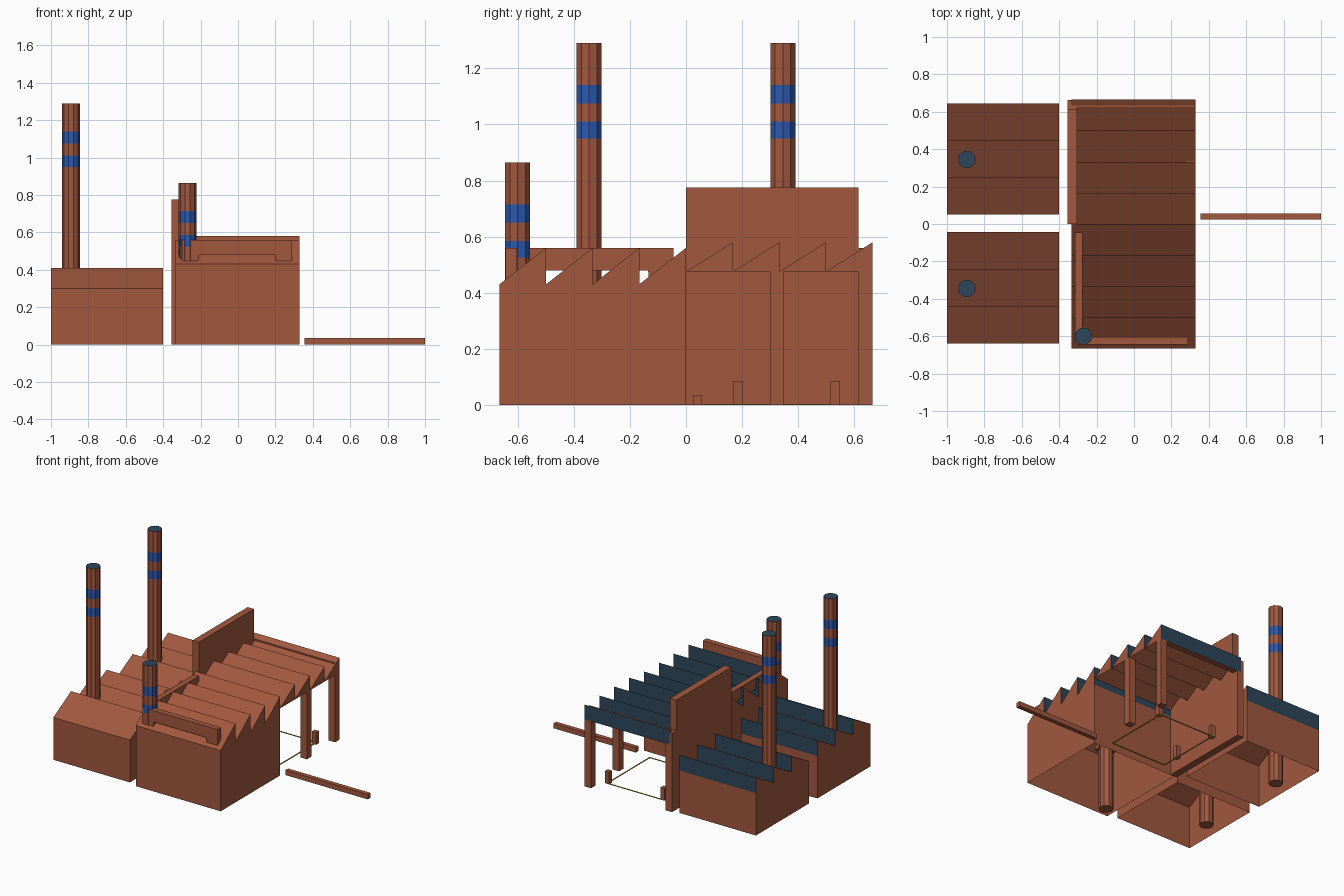
import bpy, bmesh, math

if "Cube" in bpy.data.objects:
    bpy.data.objects.remove(bpy.data.objects["Cube"])


def material(name, rgb):
    m = bpy.data.materials.new(name)
    m.diffuse_color = (*rgb, 1)
    m.use_nodes = True
    m.node_tree.nodes["Principled BSDF"].inputs["Base Color"].default_value = m.diffuse_color
    return m


BRICK = material("brick", (0.36, 0.098, 0.048))
GLASS = material("dark_glass", (0.026, 0.062, 0.105))
BAND = material("blue_band", (0.026, 0.10, 0.42))
YELLOW = material("yellow_paint", (0.55, 0.42, 0.03))


def finish(name, bm, mats):
    bmesh.ops.remove_doubles(bm, verts=bm.verts, dist=1e-5)
    bmesh.ops.recalc_face_normals(bm, faces=bm.faces)
    me = bpy.data.meshes.new(name)
    bm.to_mesh(me)
    bm.free()
    for m in mats:
        me.materials.append(m)
    ob = bpy.data.objects.new(name, me)
    bpy.context.collection.objects.link(ob)
    return ob


def face(bm, pts, mat=0):
    f = bm.faces.new([bm.verts.new(p) for p in pts])
    f.material_index = mat


def box(name, x0, x1, y0, y1, z0, z1, mat=BRICK):
    bm = bmesh.new()
    bmesh.ops.create_cube(bm, size=1)
    for v in bm.verts:
        v.co = (x1 if v.co.x > 0 else x0, y1 if v.co.y > 0 else y0,
                z1 if v.co.z > 0 else z0)
    return finish(name, bm, [mat])


def sawtooth(name, x0, x1, y0, y1, eave, ridge, teeth, walls=True):
    """Saw-tooth roof with glazed risers facing +y, optionally on four walls."""
    bm = bmesh.new()
    step = (y1 - y0) / teeth
    for i in range(teeth):
        a, b = y0 + i * step, y0 + (i + 1) * step
        face(bm, [(x0, a, eave), (x1, a, eave), (x1, b, ridge), (x0, b, ridge)])
        face(bm, [(x0, b, ridge), (x1, b, ridge), (x1, b, eave), (x0, b, eave)], 1)
        for x in (x0, x1):
            face(bm, [(x, a, eave), (x, b, eave), (x, b, ridge)])
            if walls:
                face(bm, [(x, a, 0), (x, b, 0), (x, b, eave), (x, a, eave)])
    if walls:
        for y in (y0, y1):
            face(bm, [(x0, y, 0), (x1, y, 0), (x1, y, eave), (x0, y, eave)])
    return finish(name, bm, [BRICK, GLASS])


def chimney(name, x, y, top, r=0.047, sides=10):
    """Stack with two painted bands and a dark cap."""
    bm = bmesh.new()
    zs = [0, top - 0.34, top - 0.28, top - 0.215, top - 0.15, top]
    ring = [(x + r * math.cos(2 * math.pi * i / sides),
             y + r * math.sin(2 * math.pi * i / sides)) for i in range(sides)]
    for k in range(5):
        for i in range(sides):
            p, q = ring[i], ring[(i + 1) % sides]
            face(bm, [(*p, zs[k]), (*q, zs[k]), (*q, zs[k + 1]), (*p, zs[k + 1])],
                 1 if k in (1, 3) else 0)
    face(bm, [(*p, top) for p in ring], 2)
    face(bm, [(*p, 0) for p in reversed(ring)])
    return finish(name, bm, [BRICK, BAND, GLASS])


def duct(name, a, b, c0, c1, low, under, top, along_x):
    """Duct with turned-down ends, running from a to b."""
    prof = [(a, low), (a, top), (b, top), (b, low), (b - 0.085, low),
            (b - 0.09, under), (a + 0.09, under), (a + 0.085, low)]
    put = (lambda s, c, z: (s, c, z)) if along_x else (lambda s, c, z: (c, s, z))
    bm = bmesh.new()
    for c in (c0, c1):
        face(bm, [put(s, c, z) for s, z in prof])
    for i, (s, z) in enumerate(prof):
        t, w = prof[(i + 1) % len(prof)]
        face(bm, [put(s, c0, z), put(t, c0, w), put(t, c1, w), put(s, c1, z)])
    return finish(name, bm, [BRICK])


# Two low sheds and the main hall
sawtooth("rear_shed", -1.0, -0.40, 0.05, 0.645, 0.30, 0.41, 3)
sawtooth("front_shed", -1.0, -0.40, -0.64, -0.043, 0.30, 0.41, 3)
sawtooth("main_hall", -0.335, 0.33, -0.665, 0.0, 0.43, 0.56, 4)

# Open canopy with pillars, a tall side wall and a rear roof beam
sawtooth("canopy_roof", -0.335, 0.33, 0.0, 0.665, 0.475, 0.58, 4, walls=False)
box("side_wall", -0.355, -0.305, 0.0, 0.615, 0, 0.775)
box("pillar_right_middle", 0.28, 0.33, 0.30, 0.35, 0, 0.477)
box("pillar_right_rear", 0.28, 0.33, 0.615, 0.664, 0, 0.477)
box("pillar_left_rear", -0.355, -0.305, 0.615, 0.664, 0, 0.56)
box("rear_roof_beam", -0.305, 0.32, 0.62, 0.66, 0.477, 0.56)

# Chimneys
chimney("rear_chimney", -0.893, 0.345, 1.29)
chimney("front_chimney", -0.893, -0.345, 1.29)
chimney("hall_chimney", -0.27, -0.60, 0.865)

# Roof ducts
duct("front_duct", -0.30, 0.29, -0.643, -0.603, 0.435, 0.48, 0.56, True)
duct("side_duct", -0.62, -0.045, -0.315, -0.275, 0.42, 0.48, 0.56, False)

# Boundary kerb and bollards
box("boundary_kerb", 0.355, 1.0, 0.025, 0.055, 0, 0.035)
for i, (x, y) in enumerate([(0.235, 0.532), (-0.2, 0.187), (-0.2, 0.532)]):
    box(f"bollard_{i + 1}", x - 0.017, x + 0.017, y - 0.017, y + 0.017, 0, 0.085)

# Yellow bay marking on the ground
X0, X1, Y0, Y1, W = -0.2, 0.24, 0.065, 0.55, 0.008
for i, y in enumerate((Y0, Y1 - W)):
    box(f"bay_line_x_{i + 1}", X0, X1, y, y + W, 0, 0.004, YELLOW)
for i, x in enumerate((X0, X1 - W)):
    box(f"bay_line_y_{i + 1}", x, x + W, Y0 + W, Y1 - W, 0, 0.004, YELLOW)
